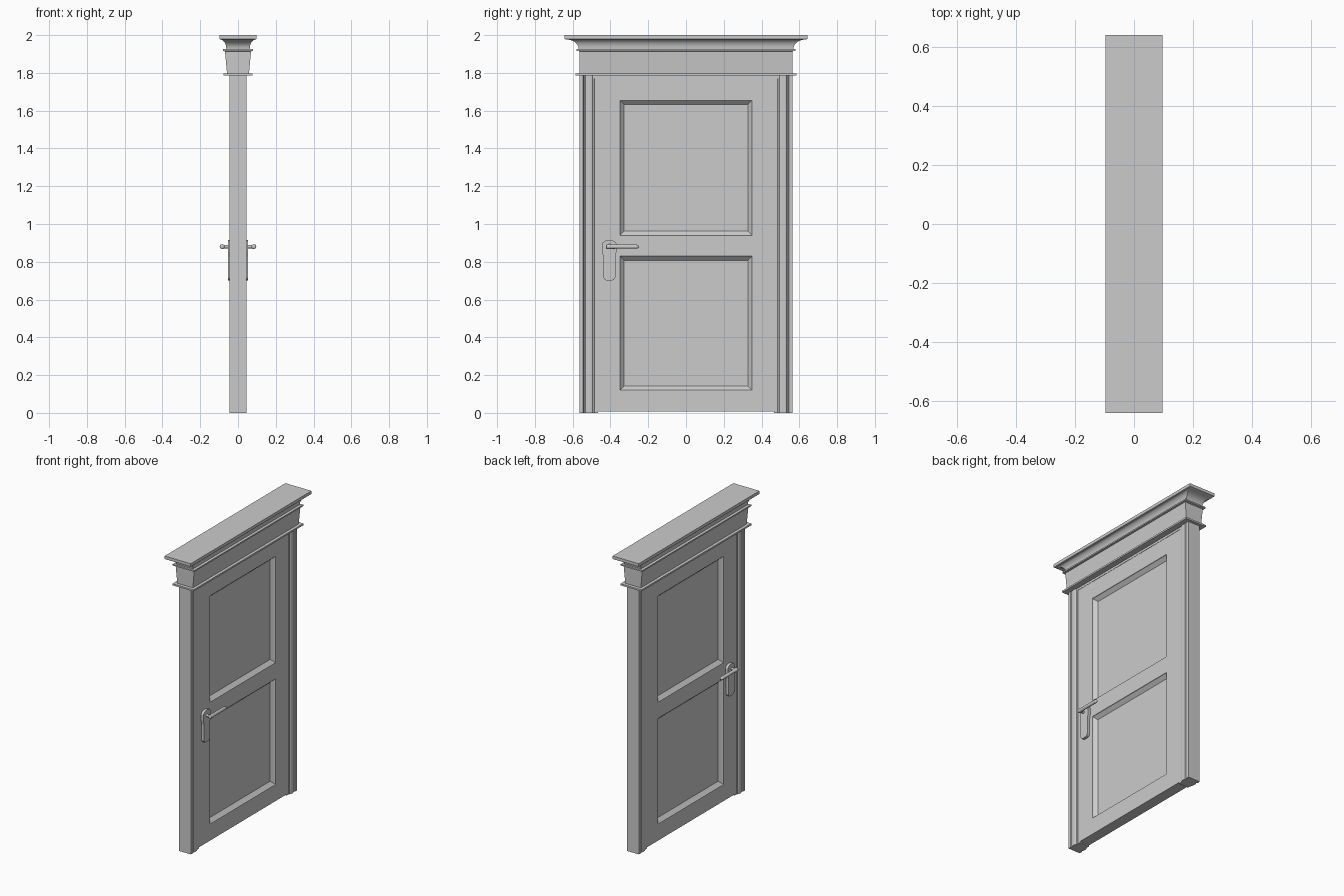
import bpy, bmesh, math
from mathutils import Matrix

if "Cube" in bpy.data.objects:
    bpy.data.objects.remove(bpy.data.objects["Cube"])


def finish(bm, name, mirror="", smooth=None):
    bmesh.ops.recalc_face_normals(bm, faces=bm.faces)
    mesh = bpy.data.meshes.new(name)
    bm.to_mesh(mesh)
    bm.free()
    ob = bpy.data.objects.new(name, mesh)
    bpy.context.collection.objects.link(ob)
    if smooth:
        bpy.ops.object.select_all(action='DESELECT')
        ob.select_set(True)
        bpy.context.view_layer.objects.active = ob
        bpy.ops.object.shade_smooth_by_angle(angle=math.radians(smooth))
    if mirror:
        m = ob.modifiers.new("Mirror", 'MIRROR')
        m.use_axis = ["X" in mirror, "Y" in mirror, False]
    return ob


def loft(rings):
    """Closed solid through rings that share a point count."""
    bm = bmesh.new()
    loops = [[bm.verts.new(p) for p in r] for r in rings]
    n = len(loops[0])
    for a, b in zip(loops, loops[1:]):
        for i in range(n):
            j = (i + 1) % n
            bm.faces.new((a[i], a[j], b[j], b[i]))
    bm.faces.new(loops[0][::-1])
    bm.faces.new(loops[-1])
    return bm


def rect(x, y, z):
    return [(-x, -y, z), (x, -y, z), (x, y, z), (-x, y, z)]


# Entablature over the door: band, flared frieze, fillet, cove and cap
steps = [(.078, .585, 1.786), (.078, .585, 1.797), (.058, .563, 1.797),
         (.069, .565, 1.914), (.080, .580, 1.917), (.080, .580, 1.926),
         (.062, .568, 1.927)]
for i in range(1, 8):
    a = math.pi / 2 * i / 7
    steps.append((.062 + .032 * (1 - math.cos(a)), .568 + .066 * (1 - math.cos(a)),
                  1.927 + .050 * math.sin(a)))
steps += [(.097, .642, 1.980), (.097, .642, 2.0)]
finish(loft([rect(*s) for s in steps]), "cornice", smooth=25)

# Moulded side posts, section in (y, x)
section = [(.565, .045), (.544, .045), (.541, .039), (.536, .039),
           (.533, .043), (.525, .045), (.505, .045), (.498, .043),
           (.494, .039), (.487, .039), (.484, .036), (.465, .036)]
outline = [(x, y) for y, x in section] + [(-x, y) for y, x in reversed(section)]
posts = loft([[(x, y, z) for x, y in outline] for z in (0, 1.79)])
finish(posts, "side_post", "Y")

# Head jamb above the door leaf
finish(loft([rect(.038, .49, z) for z in (1.771, 1.79)]), "head_jamb")

# Door leaf: front grid with two recessed panels, mirrored to the back
bm = bmesh.new()
ys = [-.47, -.35, .35, .47]
zs = [.008, .12, .83, .94, 1.655, 1.771]
grid = [[bm.verts.new((.036, y, z)) for y in ys] for z in zs]
panels = []
for r in range(5):
    for c in range(3):
        f = bm.faces.new((grid[r][c], grid[r][c + 1],
                          grid[r + 1][c + 1], grid[r + 1][c]))
        if c == 1 and r in (1, 3):
            panels.append(f)
rim = [e for e in bm.edges if e.is_boundary]
new = bmesh.ops.extrude_edge_only(bm, edges=rim)["geom"]
for v in new:
    if isinstance(v, bmesh.types.BMVert):
        v.co.x = 0
for f in panels:
    for width, x in ((.003, .030), (.006, .026), (.023, .010)):
        bmesh.ops.inset_individual(bm, faces=[f], thickness=width)
        for v in f.verts:
            v.co.x = x
finish(bm, "door_leaf", "X")

# Lock plate: wide round head and narrower tail
pts = []
for i in range(9):
    a = math.pi * i / 8
    pts.append((-.406 + .038 * math.cos(a), .892 + .023 * math.sin(a)))
pts += [(-.444, .855), (-.438, .825), (-.438, .718), (-.430, .705), (-.420, .701),
        (-.392, .701), (-.382, .705), (-.374, .718), (-.374, .825), (-.368, .855)]
finish(loft([[(x, y, z) for y, z in pts] for x in (.02, .054)]), "lock_plate", "X")


def rod(name, profile, matrix):
    """Round rod along its local z from (radius, position) pairs."""
    rings = []
    for r, h in profile:
        rings.append([matrix @ bpy_vec(r, 2 * math.pi * i / 16, h) for i in range(16)])
    finish(loft(rings), name, "X", smooth=40)


def bpy_vec(r, a, h):
    return Matrix.Translation((r * math.cos(a), r * math.sin(a), h)).to_translation()


# Handle spindle and lever on both sides
rod("handle_spindle", [(.009, 0), (.009, .035)],
    Matrix.Translation((.05, -.411, .88)) @ Matrix.Rotation(math.pi / 2, 4, 'Y'))
rod("handle_lever", [(.007, 0), (.012, .004), (.013, .012), (.013, .025), (.011, .045),
                     (.011, .16), (.009, .17), (.004, .174)],
    Matrix.Translation((.084, -.424, .88)) @ Matrix.Rotation(-math.pi / 2, 4, 'X'))
